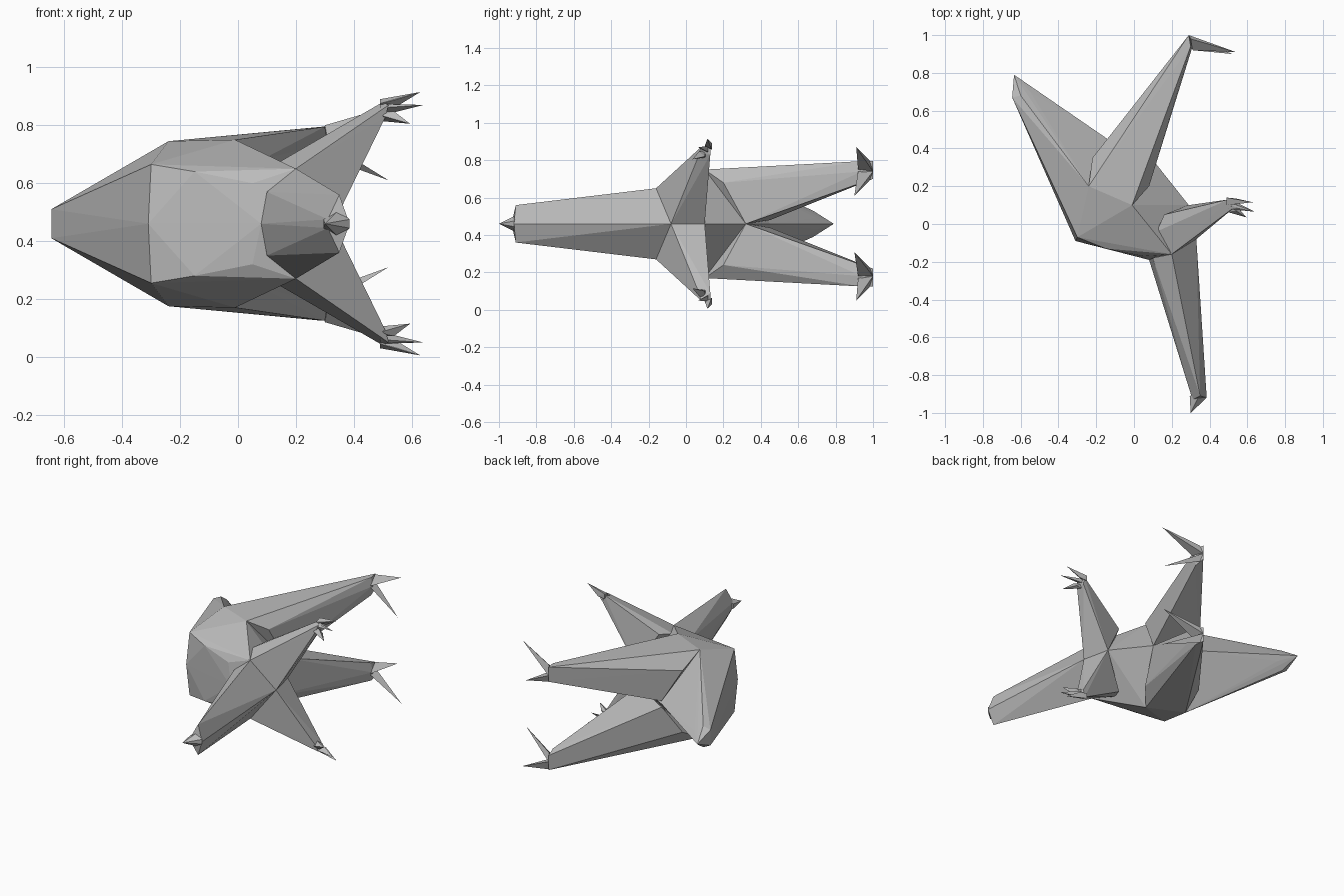
import bpy
import bmesh

if "Cube" in bpy.data.objects:
    bpy.data.objects.remove(bpy.data.objects["Cube"])

MID = 0.46  # height of the symmetry plane; the creature lies on its side

skin = bpy.data.materials.new("grey_skin")
skin.diffuse_color = (0.5, 0.5, 0.5, 1)
skin.use_nodes = True
skin.node_tree.nodes["Principled BSDF"].inputs["Base Color"].default_value = skin.diffuse_color


def faceted(name, points):
    """Flat-faced solid wrapped around (x, y, offset from symmetry plane)."""
    bm = bmesh.new()
    for x, y, h in points:
        bm.verts.new((x, y, MID + h))
    res = bmesh.ops.convex_hull(bm, input=bm.verts[:])
    loose = {v for v in res["geom_interior"] + res["geom_unused"]
             if isinstance(v, bmesh.types.BMVert) and not v.link_faces}
    bmesh.ops.delete(bm, geom=list(loose), context='VERTS')
    bmesh.ops.recalc_face_normals(bm, faces=bm.faces[:])
    mesh = bpy.data.meshes.new(name)
    bm.to_mesh(mesh)
    bm.free()
    mesh.materials.append(skin)
    obj = bpy.data.objects.new(name, mesh)
    bpy.context.collection.objects.link(obj)


def both(points):
    """Add the mirrored twin of every point off the symmetry plane."""
    return points + [(x, y, -h) for x, y, h in points if h]


def pair(name, points):
    """One solid on each side of the symmetry plane."""
    for side, s in (("left", 1), ("right", -1)):
        faceted(f"{side}_{name}", [(x, y, h * s) for x, y, h in points])


# Shared landmarks
rump_mid, rump = (-0.31, -0.09, 0), (-0.30, -0.07, 0.205)
hip_back, hip_front = (-0.24, 0.20, 0.285), (-0.01, 0.10, 0.29)
thigh_back, thigh_front = (-0.22, 0.35, 0.20), (0.08, 0.20, 0.22)
tail_root, crotch = (-0.14, 0.45, 0), (0.115, 0.32, 0)
shoulder, neck_side = (0.12, -0.04, 0.20), (0.20, -0.16, 0.19)
neck_back, neck_top = (0.08, -0.19, 0), (0.10, -0.18, 0.11)
throat, chest = (0.33, -0.08, 0), (0.29, 0.10, 0)

# Torso
faceted("torso", both([rump_mid, rump, (-0.15, -0.13, 0.18), (0.05, -0.17, 0.14),
                       hip_back, hip_front, tail_root, crotch, shoulder,
                       neck_side, neck_back, throat, chest]))

# Long tapering neck and head with a thin beak
faceted("neck_and_head", both([neck_back, neck_top, neck_side, throat,
                               (0.35, -0.91, 0.10), (0.385, -0.92, 0),
                               (0.31, -0.93, 0.015)]))
faceted("beak", both([(0.295, -0.91, 0.015), (0.30, -1.0, 0),
                      (0.385, -0.92, 0.015), (0.35, -0.90, 0.05)]))

# Tail
faceted("tail", both([rump_mid, rump, hip_back, tail_root,
                      (-0.645, 0.67, 0.05), (-0.60, 0.68, 0.07),
                      (-0.55, 0.70, 0.03), (-0.635, 0.79, 0)]))

# Legs
pair("leg", [hip_back, hip_front, thigh_back, thigh_front, crotch,
             (-0.14, 0.45, 0.02), (0.29, 1.0, 0.335), (0.29, 1.0, 0.24),
             (0.31, 0.94, 0.28), (0.30, 0.94, 0.335), (0.30, 0.94, 0.22)])

# Two claws on each foot
pair("outer_claw", [(0.29, 1.0, 0.28), (0.30, 0.98, 0.34), (0.31, 0.92, 0.29),
                    (0.54, 0.91, 0.41)])
pair("inner_claw", [(0.29, 1.0, 0.28), (0.30, 0.98, 0.23), (0.31, 0.92, 0.28),
                    (0.52, 0.90, 0.15)])

# Arms
pair("arm", [shoulder, neck_side, throat, chest, (0.16, 0.05, 0.22),
             (0.50, 0.13, 0.42), (0.52, 0.08, 0.41),
             (0.51, 0.07, 0.37), (0.51, 0.13, 0.37)])

# Fingers
fingers = {"first": ((0.63, 0.115, 0.455), 0.12, 0.415),
           "second": ((0.64, 0.065, 0.41), 0.10, 0.40),
           "third": ((0.595, 0.035, 0.345), 0.085, 0.375)}
for label, (tip, y, h) in fingers.items():
    pair(f"{label}_finger", [(0.49, y - 0.02, h), (0.49, y + 0.02, h + 0.015),
                             (0.49, y + 0.02, h - 0.02),
                             (0.54, y - 0.015, h + 0.012),
                             (0.54, y + 0.015, h - 0.015), tip])
